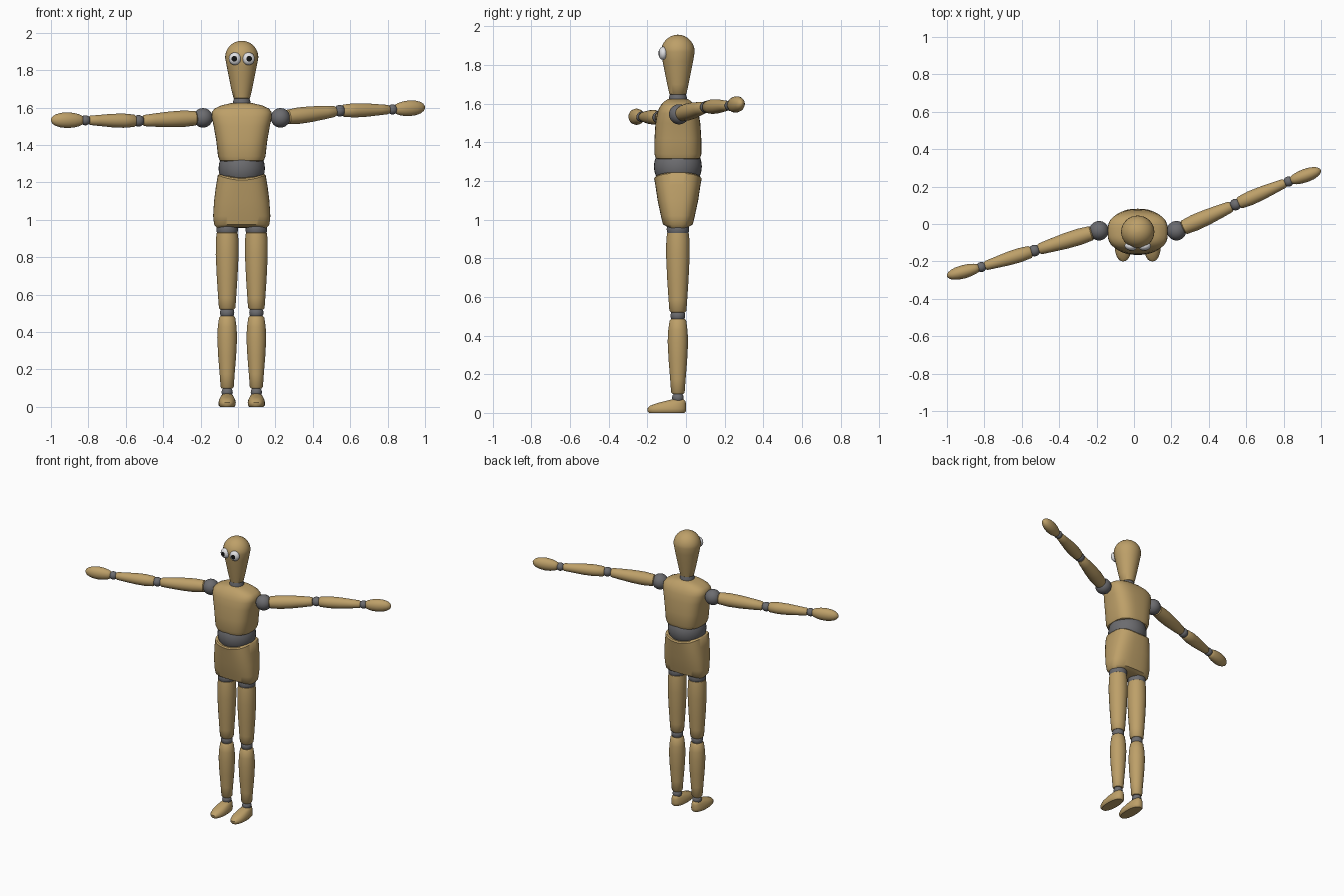
import bpy, bmesh, math
from mathutils import Vector, Matrix

old = bpy.data.objects.get("Cube")
if old:
    bpy.data.objects.remove(old)

CX, CY = 0.02, -0.042      # body axis


def material(name, rgb, rough=0.6):
    m = bpy.data.materials.new(name)
    m.use_nodes = True
    m.diffuse_color = (*rgb, 1)
    bsdf = m.node_tree.nodes["Principled BSDF"]
    bsdf.inputs["Base Color"].default_value = (*rgb, 1)
    bsdf.inputs["Roughness"].default_value = rough
    return m


wood = material("wood", (0.51, 0.35, 0.14))
grey = material("joint_grey", (0.15, 0.15, 0.16))
white = material("eye_white", (0.75, 0.75, 0.77))
black = material("pupil_black", (0.006, 0.006, 0.006))


def finish(name, bm, mats, matrix, angle=40):
    bmesh.ops.recalc_face_normals(bm, faces=bm.faces)
    mesh = bpy.data.meshes.new(name)
    bm.to_mesh(mesh)
    bm.free()
    for m in mats:
        mesh.materials.append(m)
    obj = bpy.data.objects.new(name, mesh)
    bpy.context.collection.objects.link(obj)
    obj.matrix_world = matrix
    bpy.ops.object.select_all(action='DESELECT')
    obj.select_set(True)
    bpy.context.view_layer.objects.active = obj
    bpy.ops.object.shade_smooth_by_angle(angle=math.radians(angle))
    return obj


def loft_mesh(rows, power=2.0, sides=32):
    """Stack superellipse rings given as (z, rx, ry, optional y offset)."""
    bm = bmesh.new()
    rings = []
    for z, rx, ry, *off in rows:
        ring = []
        for i in range(sides):
            a = math.tau * i / sides
            c, s = math.cos(a), math.sin(a)
            x = math.copysign(abs(c) ** (2 / power), c) * rx
            y = math.copysign(abs(s) ** (2 / power), s) * ry
            ring.append(bm.verts.new((x, y + (off[0] if off else 0), z)))
        rings.append(ring)
    for lo, hi in zip(rings, rings[1:]):
        for i in range(sides):
            j = (i + 1) % sides
            bm.faces.new((lo[i], lo[j], hi[j], hi[i]))
    bm.faces.new(rings[0])
    bm.faces.new(rings[-1])
    return bm


def ball(name, centre, r):
    bm = bmesh.new()
    bmesh.ops.create_uvsphere(bm, u_segments=32, v_segments=16, radius=r)
    return finish(name, bm, [grey], Matrix.Translation(centre))


def limb(name, start, end, profile, flat=1.0):
    """Turned wooden piece between two points; profile is (fraction, radius)."""
    a, b = Vector(start), Vector(end)
    d = b - a
    rows = [(t * d.length, r * flat, r) for t, r in profile]
    rot = d.to_track_quat('Z', 'Y').to_matrix().to_4x4()
    return finish(name, loft_mesh(rows), [wood], Matrix.Translation(a) @ rot)


axis = Matrix.Translation((CX, CY, 0))

# Head: tapered face with a round dome
head = [(1.644, .036, .036), (1.65, .044, .044), (1.70, .056, .055),
        (1.76, .068, .067), (1.82, .080, .079), (1.868, .089, .087)]
for k in range(1, 9):
    a = k * math.pi / 2 / 8.2
    head.append((1.868 + .089 * math.sin(a), .089 * math.cos(a), .087 * math.cos(a)))
finish("head", loft_mesh(head), [wood], axis)
finish("neck", loft_mesh([(1.59, .048, .048), (1.63, .047, .047), (1.66, .038, .038)]),
       [grey], axis)

# Torso, waist ball and pelvis
torso = [(1.311, .104, .100), (1.317, .118, .114), (1.34, .127, .122),
         (1.42, .136, .121), (1.50, .150, .116), (1.55, .161, .107),
         (1.575, .160, .098), (1.595, .145, .086), (1.612, .108, .070), (1.624, .055, .052)]
finish("torso", loft_mesh(torso, 2.8, 48), [wood], axis)
ball("waist", (CX, CY, 1.275), .124)

pelvis = [(.950, .105, .045), (.956, .132, .062), (.975, .148, .077),
          (1.02, .153, .088), (1.10, .148, .105), (1.18, .138, .117),
          (1.238, .128, .123), (1.247, .120, .117)]
bm = loft_mesh(pelvis, 2.8, 48)
for v in bm.verts:      # dip the rim and arch the crotch near the middle
    mid = max(0, 1 - (v.co.x / .125) ** 2)
    if v.co.z > 1.2:
        v.co.z -= .026 * mid
    elif v.co.z < .97:
        v.co.z += .012 * mid
finish("pelvis", bm, [wood], axis)

# Eyes: flattened balls, pupil faces chosen around the front pole
for side, label in ((-1, "right"), (1, "left")):
    bm = bmesh.new()
    bmesh.ops.create_uvsphere(bm, u_segments=24, v_segments=20, radius=1)
    for f in bm.faces:
        c = f.calc_center_median()
        f.material_index = int(c.z > 0 and c.xy.length < .43)
    shape = Matrix.Diagonal((.033, .034, .023, 1))
    spin = Matrix.Rotation(math.pi / 2, 4, 'X')
    bmesh.ops.transform(bm, matrix=spin @ shape, verts=bm.verts)
    turn = Matrix.Rotation(side * math.radians(8), 4, 'Z')
    place = Matrix.Translation((CX + side * .037, -.119, 1.861))
    finish(label + "_eye", bm, [white, black], place @ turn)

# Legs
thigh = [(0, .046), (.02, .056), (.1, .060), (.3, .061), (.6, .055),
         (.85, .048), (.98, .044), (1, .036)]
shin = [(0, .036), (.02, .043), (.15, .050), (.3, .053), (.55, .048),
        (.8, .040), (.98, .035), (1, .028)]
foot = [(0, .038, .092, -.100), (.008, .045, .099, -.100), (.022, .046, .100, -.100),
        (.038, .043, .092, -.092), (.052, .036, .072, -.073),
        (.062, .030, .050, -.054), (.070, .020, .030, -.042)]
for side, label in ((-1, "right"), (1, "left")):
    x = CX + side * .078
    ball(label + "_hip", (x, CY, .950), .058)
    limb(label + "_thigh", (x, CY, .938), (x, CY, .520), thigh)
    ball(label + "_knee", (x, CY, .503), .038)
    limb(label + "_shin", (x, CY, .485), (x, CY, .098), shin)
    ball(label + "_ankle", (x, CY, .078), .030)
    finish(label + "_foot", loft_mesh(foot, 2.3), [wood], Matrix.Translation((x, 0, 0)))

# Arms, each set by its shoulder, elbow, wrist and fingertip
upper = [(0, .030), (.03, .039), (.25, .044), (.5, .042), (.8, .035), (.97, .030), (1, .024)]
lower = [(0, .026), (.03, .033), (.25, .038), (.5, .036), (.8, .029), (.97, .025), (1, .020)]
hand = [(0, .014), (.03, .023), (.14, .032), (.3, .039), (.5, .042), (.7, .039),
        (.85, .031), (.94, .021), (.985, .010), (1, .003)]
arms = {
    "left": ((.227, -.036, 1.545), (.543, .104, 1.583), (.826, .227, 1.590), (.999, .288, 1.602)),
    "right": ((-.187, -.036, 1.545), (-.532, -.142, 1.529), (-.816, -.230, 1.532), (-1, -.279, 1.533)),
}


def between(a, b, gap_a, gap_b):
    a, b = Vector(a), Vector(b)
    d = (b - a).normalized()
    return a + d * gap_a, b - d * gap_b


for label, (shoulder, elbow, wrist, tip) in arms.items():
    ball(label + "_shoulder", shoulder, .052)
    limb(label + "_upper_arm", *between(shoulder, elbow, .036, .024), upper)
    ball(label + "_elbow", elbow, .031)
    limb(label + "_forearm", *between(elbow, wrist, .018, .020), lower)
    ball(label + "_wrist", wrist, .027)
    limb(label + "_hand", *between(wrist, tip, .010, 0), hand, flat=.86)
